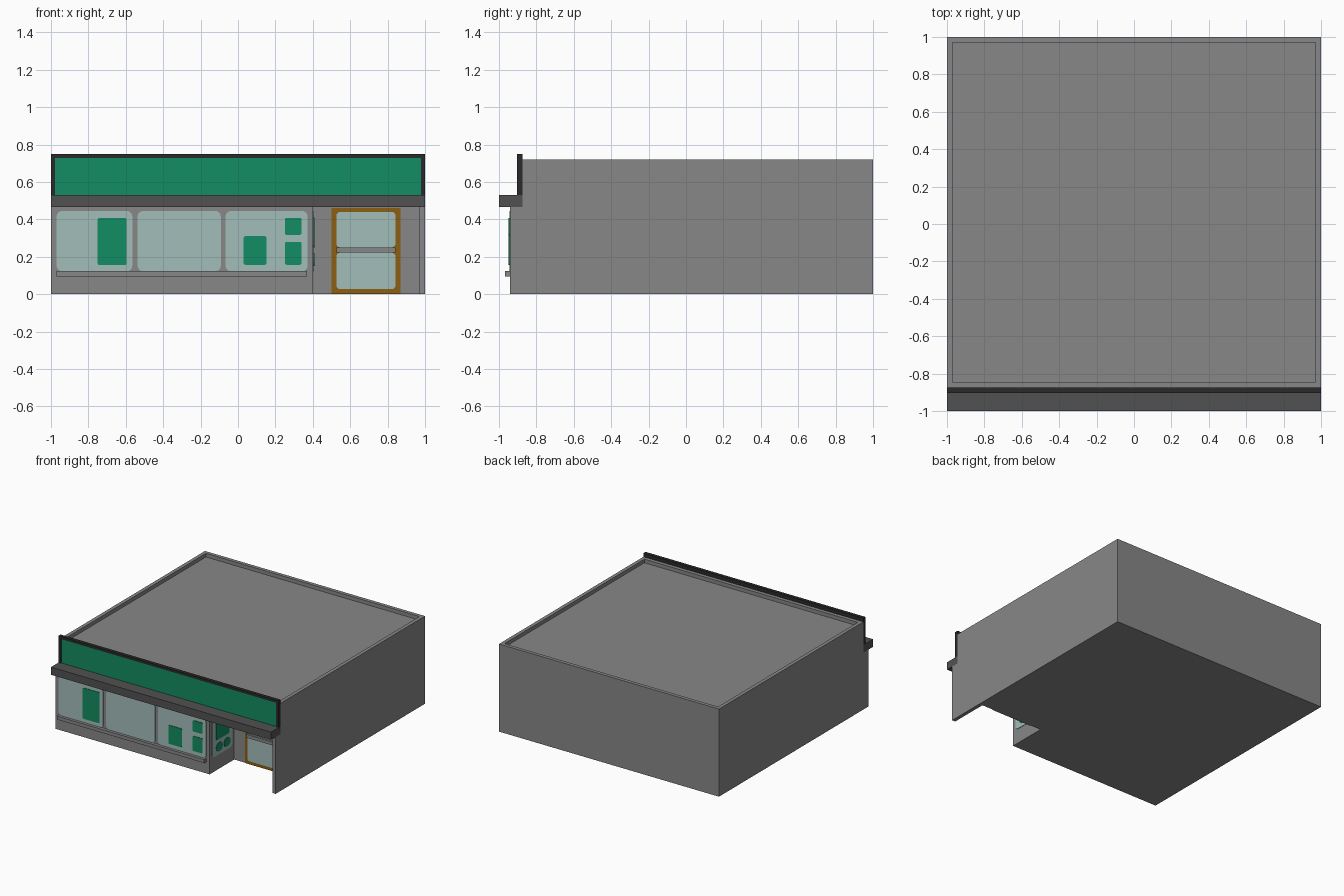
import bpy, bmesh, math
from mathutils import Vector

if "Cube" in bpy.data.objects:
    bpy.data.objects.remove(bpy.data.objects["Cube"], do_unlink=True)


def material(name, rgb):
    m = bpy.data.materials.new(name)
    m.use_nodes = True
    m.diffuse_color = (*rgb, 1)
    bsdf = m.node_tree.nodes["Principled BSDF"]
    bsdf.inputs["Base Color"].default_value = (*rgb, 1)
    bsdf.inputs["Roughness"].default_value = 0.8
    return m


WALL = material("wall grey", (0.245, 0.245, 0.245))
AWNING = material("awning dark grey", (0.083, 0.083, 0.083))
FRAME = material("sign frame black", (0.023, 0.023, 0.023))
GREEN = material("shop green", (0.006, 0.265, 0.122))
GLASS = material("pale glass", (0.36, 0.51, 0.49))
WOOD = material("door amber", (0.26, 0.112, 0.006))


def finish(name, bm, *mats):
    bmesh.ops.recalc_face_normals(bm, faces=bm.faces)
    me = bpy.data.meshes.new(name)
    bm.to_mesh(me)
    bm.free()
    for m in mats:
        me.materials.append(m)
    ob = bpy.data.objects.new(name, me)
    bpy.context.collection.objects.link(ob)
    return ob


def box_mesh(x, y, z):
    bm = bmesh.new()
    bmesh.ops.create_cube(bm, size=1)
    for v in bm.verts:
        v.co = Vector([(a + b) / 2 + c * (b - a) for (a, b), c in zip((x, y, z), v.co)])
    return bm


def box(name, x, y, z, mat):
    return finish(name, box_mesh(x, y, z), mat)


def plate(name, u, v, mat, base, thick=0.004, r=0.0, side=False):
    """Rounded plate lying on a front-facing wall, or on a +x wall if side."""
    pts = []
    steps = 5 if r else 1
    corners = [(u[1] - r, v[1] - r), (u[0] + r, v[1] - r),
               (u[0] + r, v[0] + r), (u[1] - r, v[0] + r)]
    for i, (cu, cv) in enumerate(corners):
        for s in range(steps):
            a = math.pi / 2 * (i + (s / (steps - 1) if r else 0))
            pts.append((cu + r * math.cos(a), cv + r * math.sin(a)))
    bm = bmesh.new()
    face = bm.faces.new([bm.verts.new((base, p, q) if side else (p, base, q)) for p, q in pts])
    ext = bmesh.ops.extrude_face_region(bm, geom=[face])
    out = Vector((thick, 0, 0)) if side else Vector((0, -thick, 0))
    bmesh.ops.translate(bm, vec=out,
                        verts=[g for g in ext["geom"] if isinstance(g, bmesh.types.BMVert)])
    return finish(name, bm, mat)


FRONT, BACK, CORNER = -0.94, -0.62, 0.40   # shop front, alcove wall, alcove side
EAVE, FASCIA = 0.467, -0.875

# Building body with the entrance alcove, fascia step and sunken roof cut out
body = box("building_body", (-1, 1), (FRONT, 1), (0, 0.72), WALL)
cutters = [
    box("fascia_cutter", (-1.2, 1.2), (-1.2, FASCIA), (EAVE, 1), WALL),
    box("alcove_cutter", (CORNER, 0.97), (-1.2, BACK), (-0.2, EAVE), WALL),
    box("roof_cutter", (-0.97, 0.97), (-0.845, 0.97), (0.69, 1), WALL),
]
for c in cutters:
    c.hide_render = True
    mod = body.modifiers.new(c.name, 'BOOLEAN')
    mod.operation, mod.solver, mod.object = 'DIFFERENCE', 'EXACT', c
bpy.context.view_layer.update()
cut = bpy.data.meshes.new_from_object(
    body.evaluated_get(bpy.context.evaluated_depsgraph_get()))
body.modifiers.clear()
body.data = cut
for c in cutters:
    bpy.data.objects.remove(c, do_unlink=True)

# Awning ledge
box("awning", (-1, 1), (-1, FASCIA), (EAVE, 0.53), AWNING)

# Sign board: black frame with a slightly sunken green panel
bm = box_mesh((-1, 1), (-0.903, FASCIA), (0.50, 0.75))
bm.normal_update()
panel = min(bm.faces, key=lambda f: f.calc_center_median().y)
bmesh.ops.inset_region(bm, faces=[panel], thickness=0.03)
ring = bmesh.ops.inset_region(bm, faces=[panel], thickness=0.0005, depth=-0.007)
panel.material_index = 1
finish("sign_board", bm, FRAME, GREEN)

# Shop windows and sill
for i, u in enumerate([(-0.97, -0.565), (-0.537, -0.092), (-0.067, 0.372)]):
    plate(f"front_window_{i + 1}", u, (0.122, 0.445), GLASS, FRONT, r=0.03)
box("window_sill", (-0.97, 0.37), (-0.967, FRONT), (0.095, 0.123), WALL)
plate("side_window", (-0.91, -0.65), (0.122, 0.445), GLASS, CORNER, r=0.03, side=True)

# Green posters on the glass
for i, (u, v) in enumerate([((-0.75, -0.596), (0.155, 0.408)),
                            ((0.03, 0.153), (0.157, 0.31)),
                            ((0.25, 0.34), (0.317, 0.408)),
                            ((0.25, 0.34), (0.157, 0.28))]):
    plate(f"front_poster_{i + 1}", u, v, GREEN, FRONT, thick=0.008, r=0.01)
for i, (u, v, r) in enumerate([((-0.865, -0.69), (0.25, 0.41), 0.02),
                               ((-0.86, -0.78), (0.15, 0.22), 0.03),
                               ((-0.76, -0.68), (0.15, 0.22), 0.03)]):
    plate(f"side_poster_{i + 1}", u, v, GREEN, CORNER, thick=0.008, r=r, side=True)

# Door: amber frame, two panes and a push bar
plate("door_frame", (0.50, 0.868), (0, 0.46), WOOD, BACK, thick=0.005)
for name, v in (("lower", (0.027, 0.222)), ("upper", (0.25, 0.44))):
    plate(f"door_pane_{name}", (0.526, 0.842), v, GLASS, BACK, thick=0.009, r=0.02)
box("door_push_bar", (0.526, 0.842), (BACK - 0.025, BACK), (0.223, 0.25), WALL)
